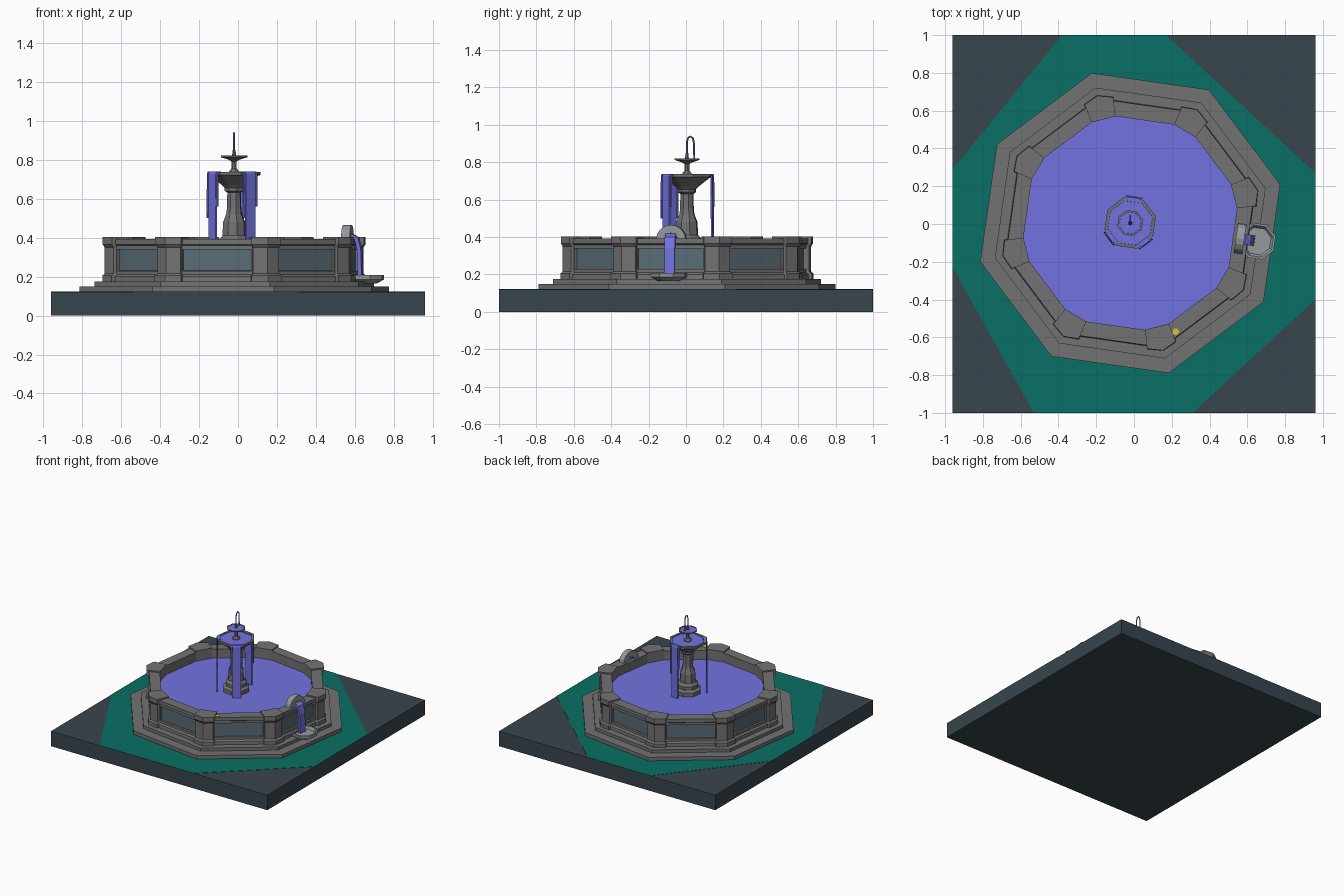
import bpy, bmesh
from math import sin, cos, pi, radians
from mathutils import Vector

if "Cube" in bpy.data.objects:
    bpy.data.objects.remove(bpy.data.objects["Cube"])

CX, CY = -0.02, 0.005          # fountain axis
PHASE = radians(14.4)          # direction of the first octagon corner
EDGE = PHASE + pi / 8          # direction of the first octagon side


def material(name, r, g, b):
    m = bpy.data.materials.new(name)
    m.diffuse_color = (r, g, b, 1)
    m.use_nodes = True
    m.node_tree.nodes["Principled BSDF"].inputs["Base Color"].default_value = m.diffuse_color
    return m


SLATE = material("slate", 0.04, 0.06, 0.075)
GREEN = material("grass", 0.003, 0.16, 0.13)
STONE = material("stone", 0.17, 0.17, 0.17)
PALE = material("pale_stone", 0.30, 0.32, 0.33)
WATER = material("water", 0.17, 0.17, 0.75)
GLASS = material("glass", 0.10, 0.15, 0.18)
GOLD = material("gold", 0.65, 0.55, 0.02)


def finish(name, bm, *mats):
    bmesh.ops.recalc_face_normals(bm, faces=bm.faces)
    me = bpy.data.meshes.new(name)
    bm.to_mesh(me)
    bm.free()
    ob = bpy.data.objects.new(name, me)
    for m in mats:
        me.materials.append(m)
    bpy.context.collection.objects.link(ob)
    return ob


def loft_bm(rings, closed=False):
    """Skin a stack of equal rings; closed joins last to first, otherwise capped."""
    bm = bmesh.new()
    vs = [[bm.verts.new(p) for p in ring] for ring in rings]
    n = len(rings[0])
    for i in range(len(vs) if closed else len(vs) - 1):
        a, b = vs[i], vs[(i + 1) % len(vs)]
        for j in range(n):
            k = (j + 1) % n
            bm.faces.new((a[j], a[k], b[k], b[j]))
    if not closed:
        bm.faces.new(vs[0][::-1])
        bm.faces.new(vs[-1])
    return bm


def loft(name, rings, mat, closed=False):
    return finish(name, loft_bm(rings, closed), mat)


def place(ang, u, v, z):
    """Point u outwards and v sideways in the direction ang from the axis."""
    return (CX + u * cos(ang) - v * sin(ang), CY + u * sin(ang) + v * cos(ang), z)


def circle(r, z, n=8, c=(CX, CY)):
    return [(c[0] + r * cos(PHASE + 2 * pi * i / n),
             c[1] + r * sin(PHASE + 2 * pi * i / n), z) for i in range(n)]


def turned(name, profile, mat, closed=False, **kw):
    return loft(name, [circle(r, z, **kw) for r, z in profile], mat, closed)


def ribbon(name, ang, path, width, mat, shift=0.0):
    """Outline in the u-z plane, extruded sideways."""
    return loft(name, [[place(ang, u, shift + s * width / 2, z) for u, z in path]
                       for s in (-1, 1)], mat)


# ground slab and grass patch
slab = [(-.96, -1), (.96, -1), (.96, 1), (-.96, 1)]
loft("ground_slab", [[(x, y, z) for x, y in slab] for z in (0, .12)], SLATE)
patch = [(-.96, .29), (-.96, -.23), (-.53, -1), (.31, -1),
         (.96, -.40), (.96, .27), (.17, 1), (-.38, 1)]
loft("grass_patch", [[(x, y, z) for x, y in patch] for z in (.118, .122)], GREEN)

# two octagonal steps
turned("lower_step", [(.82, .12), (.82, .15)], STONE)
turned("upper_step", [(.74, .15), (.74, .175)], STONE)

# basin wall with a recessed glass window in every side
prof = [(.594, .17), (.684, .17), (.682, .20), (.668, .21),
        (.668, .358), (.680, .365), (.680, .392), (.594, .392)]
bm = loft_bm([circle(r, z) for r, z in prof], True)
bmesh.ops.recalc_face_normals(bm, faces=bm.faces)
axis = Vector((CX, CY, 0))
panels = [f for f in bm.faces if abs(f.calc_center_median().z - .284) < .01
          and abs(f.normal.z) < .01 and (f.calc_center_median() - axis).xy.length > .6]
bmesh.ops.inset_individual(bm, faces=panels, thickness=.026)
for f in panels:
    n, c = f.normal.copy(), f.calc_center_median()
    side = n.cross(Vector((0, 0, 1)))
    for v in f.verts:
        v.co += side * ((v.co - c).dot(side) * -.25)
    edge = bmesh.ops.inset_individual(bm, faces=[f], thickness=.002)
    for v in f.verts:
        v.co -= n * .014
    f.material_index = 1
finish("basin_wall", bm, STONE, GLASS)

# corner pillars with base and cap
levels = [(.008, .175), (.008, .205), (-.004, .215), (-.004, .35),
          (.006, .365), (.006, .402)]
for i in range(8):
    a = PHASE + i * pi / 4
    loft("corner_pillar", [[place(a, u, v, z) for u, v in
                            ((.69 + d, 0), (.661 + d, .072 + d), (.567, .065),
                             (.567, -.065), (.661 + d, -.072 - d))]
                           for d, z in levels], STONE)

# pool water
turned("pool_water", [(.60, .30), (.60, .32)], WATER)

# central pedestal with the large bowl
turned("pedestal_and_bowl",
       [(.10, .31), (.10, .35), (.08, .365), (.08, .39), (.062, .41), (.058, .48),
        (.042, .52), (.038, .55), (.036, .63), (.05, .64), (.05, .655), (.065, .67),
        (.128, .718), (.14, .72), (.14, .736), (.122, .736), (.12, .722)], STONE)
turned("bowl_water", [(.123, .722), (.123, .731)], WATER)

# upper stem with the small bowl
turned("stem_and_small_bowl",
       [(.03, .725), (.03, .735), (.014, .755), (.013, .79), (.03, .80),
        (.07, .812), (.07, .82), (.06, .82), (.058, .814)], STONE)
turned("small_bowl_water", [(.061, .812), (.061, .818)], WATER)
turned("nozzle", [(.012, .81), (.007, .85)], STONE)

# arching jet
cu = bpy.data.curves.new("water_jet", 'CURVE')
cu.dimensions = '3D'
cu.bevel_depth = .005
cu.bevel_resolution = 0
cu.use_fill_caps = True
sp = cu.splines.new('POLY')
jet = [(.005, .83), (.005, .91), (.012, .932), (.025, .937), (.037, .928), (.043, .90), (.044, .82)]
sp.points.add(len(jet) - 1)
for p, (y, z) in zip(sp.points, jet):
    p.co = (CX, y, z, 1)
ob = bpy.data.objects.new("water_jet", cu)
cu.materials.append(WATER)
bpy.context.collection.objects.link(ob)

# water sheets falling from the large bowl
sheet = [(.115, .738), (.136, .738), (.141, .725), (.143, .32), (.133, .32), (.133, .728), (.115, .732)]
for k in (-2, 1, 4):
    a = EDGE + k * pi / 4
    ribbon("falling_water", a, sheet, .06, WATER)
    for s, low in ((-.04, .50), (.038, .56)):
        ribbon("falling_trickle", a, [(u, max(z, low)) for u, z in sheet], .010, WATER, s)

# wall spout: stone arch, stream and catch bowl on the right side
sa = EDGE - pi / 4
arc = [pi * i / 8 for i in range(9)]
arch = [(r * cos(t), .385 + r * sin(t)) for r, ts in ((.08, arc), (.036, arc[::-1])) for t in ts]
loft("spout_arch", [[place(sa, u, v, z) for v, z in arch] for u in (.565, .61)], PALE)
ribbon("spout_stream", sa,
       [(.57, .395), (.57, .412), (.615, .418), (.645, .40), (.66, .34), (.665, .19),
        (.645, .19), (.642, .33), (.63, .385), (.61, .397)], .056, WATER)
bowl_c = place(sa, .68, 0, 0)[:2]
turned("catch_bowl", [(.06, .165), (.075, .172), (.098, .185), (.10, .208),
                      (.088, .208), (.075, .188)], PALE, c=bowl_c)

# coin lying on the rim
turned("coin", [(.018, .39), (.018, .398)], GOLD, n=10, c=(.22, -.57))
